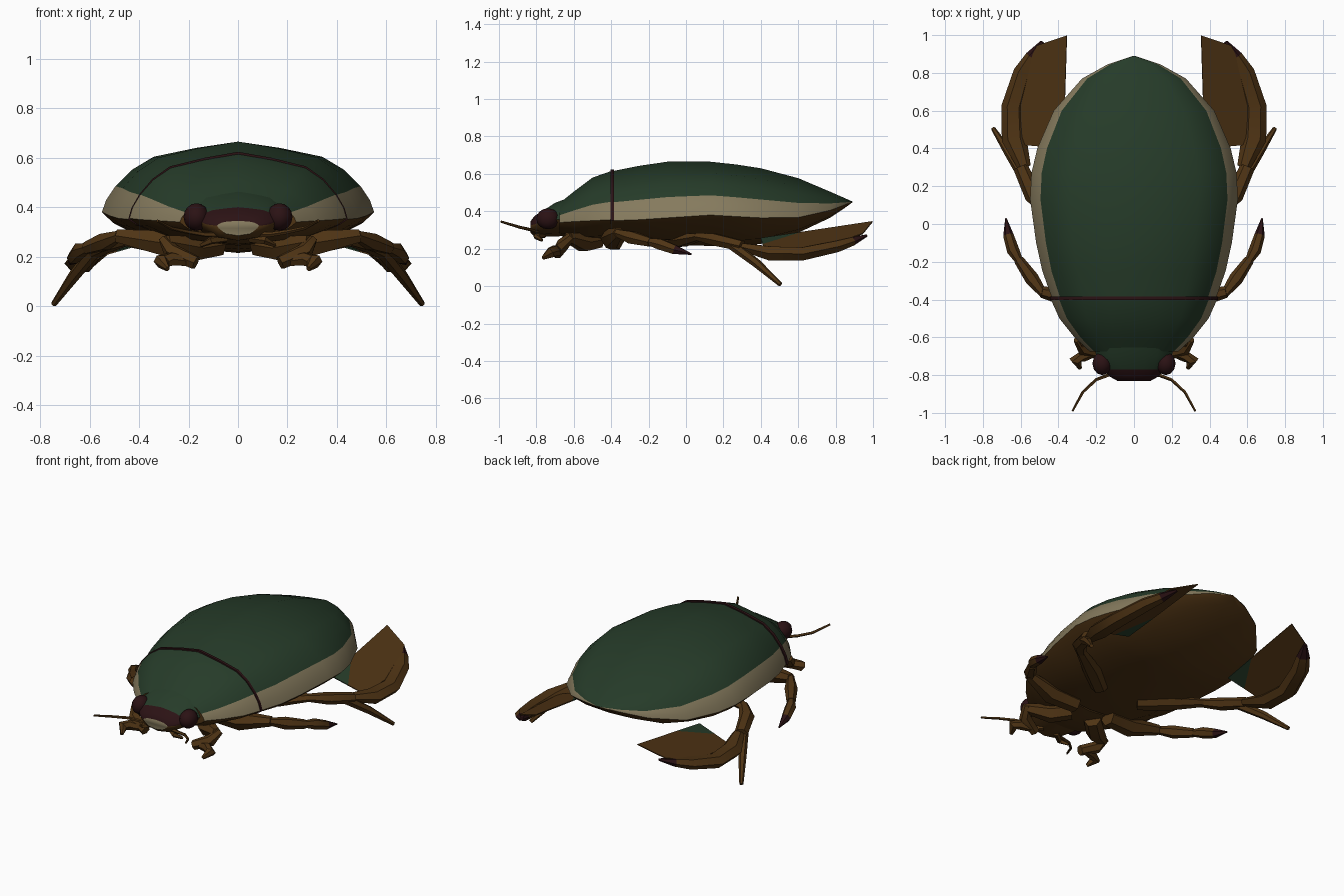
import bpy, bmesh, math
from mathutils import Vector

if "Cube" in bpy.data.objects:
    bpy.data.objects.remove(bpy.data.objects["Cube"])


def material(name, rgb):
    m = bpy.data.materials.new(name)
    m.diffuse_color = (*rgb, 1)
    m.use_nodes = True
    m.node_tree.nodes["Principled BSDF"].inputs["Base Color"].default_value = m.diffuse_color
    return m


GREEN, CREAM, BROWN, DARK = 0, 1, 2, 3
MATS = [material("shell green", (0.019, 0.044, 0.022)),
        material("margin cream", (0.235, 0.195, 0.110)),
        material("leg brown", (0.078, 0.034, 0.007)),
        material("dark red", (0.024, 0.006, 0.007))]


def finish(name, bm, smooth=40):
    bmesh.ops.recalc_face_normals(bm, faces=bm.faces)
    me = bpy.data.meshes.new(name)
    bm.to_mesh(me)
    bm.free()
    for m in MATS:
        me.materials.append(m)
    ob = bpy.data.objects.new(name, me)
    bpy.context.collection.objects.link(ob)
    bpy.ops.object.select_all(action='DESELECT')
    ob.select_set(True)
    bpy.context.view_layer.objects.active = ob
    if smooth:
        bpy.ops.object.shade_smooth_by_angle(angle=math.radians(smooth))
    return ob


def bridge(bm, rings, rule, caps=(BROWN, BROWN)):
    """Skin a list of vertex rings; rule(ring, side) gives the colour."""
    n = len(rings[0])
    for i in range(len(rings) - 1):
        for j in range(n):
            k = (j + 1) % n
            f = bm.faces.new((rings[i][j], rings[i][k], rings[i + 1][k], rings[i + 1][j]))
            f.material_index = rule(i, j)
    for ring, c in zip((rings[0], rings[-1]), caps):
        bm.faces.new(ring).material_index = c


# half section from top to bottom: width fraction, height fraction
HALF = [(0, 1), (0.31, 0.91), (0.62, 0.785), (0.78, 0.60), (0.90, 0.37), (0.97, 0.17),
        (1, 0), (0.92, -0.25), (0.60, -0.80), (0, -1)]
SECTION = HALF + [(-x, z) for x, z in HALF[-2:0:-1]]


def band(j):
    """Colour across the section: green back, cream margin, brown belly."""
    j = min(j, len(SECTION) - 1 - j)
    return GREEN if j < 4 else CREAM if j < 6 else BROWN


def shell(name, stations, rule, caps=(BROWN, BROWN)):
    """Loft the body section; station = y, half width, top, edge, bottom."""
    bm = bmesh.new()
    rings = []
    for y, w, top, edge, bot in stations:
        rings.append([bm.verts.new((x * w, y, edge + z * ((top - edge) if z > 0 else (edge - bot))))
                      for x, z in SECTION])
    bridge(bm, rings, rule, caps)
    return finish(name, bm)


def limb(name, pts, radii, flat=1.0, sides=6, tip=BROWN, tip_from=99, mirror=True):
    """Tapered tube along points, built on both sides of the body."""
    for side, sx in (("right", 1), ("left", -1)):
        bm = bmesh.new()
        P = [Vector((x * sx, y, z)) for x, y, z in pts]
        rings = []
        for i, p in enumerate(P):
            d = (P[min(i + 1, len(P) - 1)] - P[max(i - 1, 0)]).normalized()
            u = d.cross(Vector((0, 0, 1))).normalized()
            v = u.cross(d)
            rings.append([bm.verts.new(p + radii[i] * (u * math.cos(a) + v * math.sin(a) * flat))
                          for a in (2 * math.pi * k / sides for k in range(sides))])
        bridge(bm, rings, lambda i, j: tip if i >= tip_from else BROWN,
               (BROWN, tip if tip_from < 99 else BROWN))
        finish(f"{name}_{side}", bm)


# wing cases and belly
shell("wing_cases_and_belly", [
    (-0.390, 0.435, 0.615, 0.350, 0.25), (-0.25, 0.485, 0.643, 0.355, 0.23),
    (-0.10, 0.518, 0.665, 0.365, 0.22), (0.13, 0.55, 0.665, 0.38, 0.215),
    (0.27, 0.543, 0.650, 0.372, 0.215), (0.40, 0.512, 0.630, 0.365, 0.225),
    (0.60, 0.425, 0.577, 0.367, 0.285), (0.77, 0.275, 0.505, 0.405, 0.365),
    (0.845, 0.14, 0.472, 0.433, 0.415), (0.89, 0.004, 0.452, 0.450, 0.448)],
    lambda i, j: band(j))

# dark seam behind the thorax
shell("thorax_seam", [(-0.403, 0.444, 0.624, 0.350, 0.26), (-0.385, 0.444, 0.624, 0.350, 0.26)],
      lambda i, j: BROWN if band(j) == BROWN else DARK, (DARK, DARK))

# thorax shield
shell("thorax_shield", [
    (-0.400, 0.440, 0.615, 0.355, 0.25), (-0.50, 0.395, 0.580, 0.350, 0.245),
    (-0.60, 0.315, 0.505, 0.345, 0.25), (-0.675, 0.235, 0.445, 0.340, 0.27)],
    lambda i, j: band(j))

# head with dark brow and pale mouth plate
shell("head", [
    (-0.62, 0.215, 0.475, 0.36, 0.27), (-0.70, 0.20, 0.445, 0.355, 0.265),
    (-0.77, 0.165, 0.400, 0.345, 0.265), (-0.81, 0.125, 0.375, 0.33, 0.265),
    (-0.832, 0.085, 0.345, 0.325, 0.285)],
    lambda i, j: BROWN if band(j) == BROWN else GREEN if i < 2 else DARK, (BROWN, CREAM))

# eyes
for side, sx in (("right", 1), ("left", -1)):
    bm = bmesh.new()
    bmesh.ops.create_uvsphere(bm, u_segments=12, v_segments=8, radius=1)
    for v in bm.verts:
        v.co = Vector((sx * 0.168 + v.co.x * 0.052, -0.738 + v.co.y * 0.062, 0.36 + v.co.z * 0.056))
    for f in bm.faces:
        f.material_index = DARK
    finish(f"eye_{side}", bm, 60)

# feelers and mouth palps
limb("feeler", [(0.08, -0.79, 0.29), (0.135, -0.80, 0.29), (0.20, -0.825, 0.30),
                (0.27, -0.89, 0.315), (0.325, -0.99, 0.345)],
     [0.011, 0.010, 0.009, 0.008, 0.006], sides=5)
limb("palp", [(0.05, -0.76, 0.275), (0.11, -0.80, 0.265), (0.15, -0.77, 0.245)],
     [0.018, 0.016, 0.008], sides=5)

# front legs
limb("front_thigh", [(0.08, -0.47, 0.25), (0.17, -0.55, 0.235), (0.29, -0.63, 0.26)],
     [0.05, 0.055, 0.03])
limb("front_shin", [(0.30, -0.61, 0.27), (0.27, -0.66, 0.22), (0.17, -0.69, 0.175)],
     [0.022, 0.036, 0.03])
limb("front_foot", [(0.20, -0.68, 0.18), (0.27, -0.70, 0.19), (0.31, -0.72, 0.18), (0.285, -0.765, 0.15)],
     [0.02, 0.03, 0.032, 0.010])

# middle legs
limb("middle_thigh", [(0.12, -0.38, 0.24), (0.30, -0.40, 0.255), (0.49, -0.36, 0.285)],
     [0.05, 0.058, 0.03])
limb("middle_shin", [(0.48, -0.37, 0.285), (0.54, -0.29, 0.26), (0.61, -0.19, 0.235)],
     [0.022, 0.038, 0.027])
limb("middle_foot", [(0.60, -0.21, 0.24), (0.64, -0.14, 0.225), (0.665, -0.06, 0.195), (0.678, 0.03, 0.17)],
     [0.018, 0.033, 0.028, 0.004], tip=DARK, tip_from=2)

# swimming hind legs
limb("hind_thigh", [(0.14, -0.14, 0.235), (0.30, -0.02, 0.245), (0.47, 0.08, 0.265)],
     [0.05, 0.055, 0.03], flat=0.7)
limb("hind_shin", [(0.45, 0.06, 0.265), (0.535, 0.15, 0.25), (0.60, 0.30, 0.215)],
     [0.028, 0.045, 0.04], flat=0.8)
limb("hind_spur", [(0.58, 0.24, 0.225), (0.665, 0.38, 0.12), (0.745, 0.505, 0.008)],
     [0.028, 0.024, 0.012])
limb("hind_paddle", [(0.58, 0.30, 0.21), (0.635, 0.45, 0.175), (0.64, 0.62, 0.172),
                     (0.585, 0.80, 0.212), (0.535, 0.885, 0.24), (0.485, 0.965, 0.27)],
     [0.035, 0.066, 0.062, 0.054, 0.04, 0.01], flat=0.65, tip=DARK, tip_from=4)

# hair fringe on each paddle, green at the inner corner
for side, sx in (("right", 1), ("left", -1)):
    bm = bmesh.new()

    def v(x, y, z):
        return bm.verts.new((x * sx, y, z))
    tip, end, root = v(0.355, 0.998, 0.345), v(0.515, 0.945, 0.28), v(0.60, 0.42, 0.19)
    corner, a, b = v(0.375, 0.40, 0.255), v(0.367, 0.62, 0.288), v(0.49, 0.41, 0.222)
    mid = v(0.60, 0.75, 0.21)
    bm.faces.new((tip, a, b, root, mid, end)).material_index = BROWN
    bm.faces.new((a, corner, b)).material_index = GREEN
    ob = finish(f"paddle_fringe_{side}", bm, 0)
    sol = ob.modifiers.new("thickness", 'SOLIDIFY')
    sol.thickness = 0.006
    sol.offset = 0
